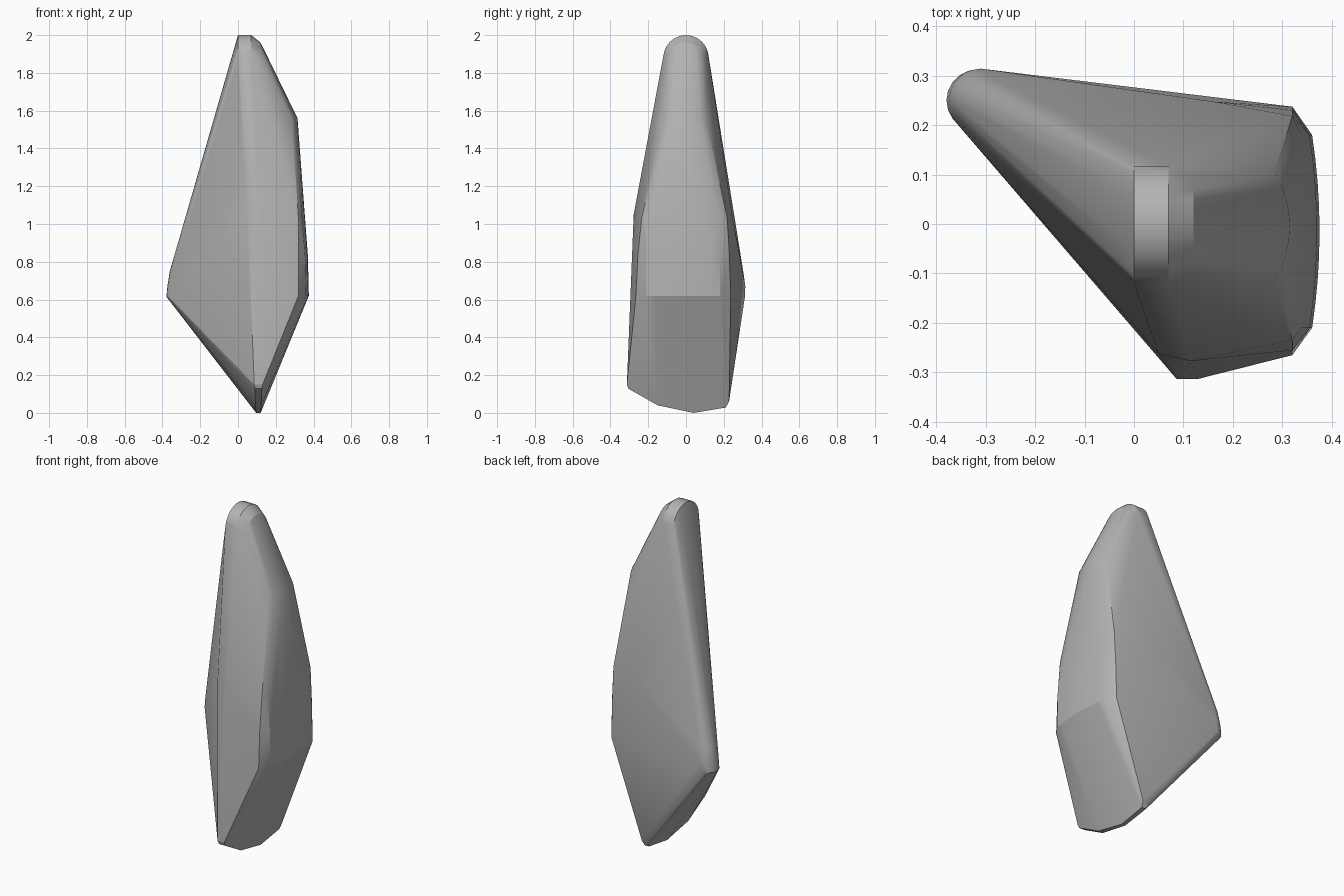
import bpy, bmesh, math

if "Cube" in bpy.data.objects:
    bpy.data.objects.remove(bpy.data.objects["Cube"])

points = []


def arc(x, cy, cz, r, n=12):
    """Half-round outline standing in the y-z plane."""
    for i in range(n + 1):
        a = math.pi * i / n
        points.append((x, cy + r * math.cos(a), cz + r * math.sin(a)))


def ring(cx, cy, z, r, n=20):
    """Horizontal circle."""
    for i in range(n):
        a = 2 * math.pi * i / n
        points.append((cx + r * math.cos(a), cy + r * math.sin(a), z))


# Rounded tip: flat slab with a chamfer on the right
arc(0.0, 0, 1.88, 0.12)
arc(0.07, 0, 1.88, 0.12)
arc(0.12, 0, 1.86, 0.10)

# Rounded left corner
ring(-0.31, 0.25, 0.67, 0.064)
ring(-0.317, 0.25, 0.615, 0.062)
ring(-0.303, 0.245, 0.75, 0.058)

# Right shoulder, a shallow bow across y
for i in range(9):
    t = i / 4 - 1
    points.append((0.315 - 0.03 * t * t, 0.11 * t - 0.005, 1.56))

# Right belly: bowed rows ending in sharp front and back corners
for z, bow, front, back in ((1.03, 0.354, -0.235, 0.218), (0.83, 0.370, -0.255, 0.23),
                            (0.62, 0.375, -0.265, 0.237)):
    for i in range(9):
        t = i / 4 - 1
        points.append((bow - 0.015 * t * t, -0.015 + 0.195 * t, z))
    points += [(0.32, front, z), (0.32, back, z)]

# Front and back bulges
points += [(0.05, -0.262, 1.05), (0.115, -0.277, 1.05), (0.163, 0.247, 1.03)]

# Keel along the bottom
for y, z, half in ((-0.313, 0.15, 0.022), (-0.305, 0.128, 0.018), (-0.15, 0.04, 0.016),
                   (0.04, 0.0, 0.012), (0.21, 0.028, 0.014), (0.228, 0.06, 0.02)):
    points += [(0.108 - half, y, z), (0.108 + half, y, z)]

# Wrap the outlines into one chipped stone
bm = bmesh.new()
for p in points:
    bm.verts.new(p)
hull = bmesh.ops.convex_hull(bm, input=bm.verts)
inside = set(hull["geom_interior"]) | set(hull["geom_unused"])
bmesh.ops.delete(bm, geom=[g for g in inside if isinstance(g, bmesh.types.BMVert)], context="VERTS")
bmesh.ops.remove_doubles(bm, verts=bm.verts, dist=0.002)
bmesh.ops.dissolve_limit(bm, angle_limit=math.radians(0.5), verts=bm.verts, edges=bm.edges)
bmesh.ops.recalc_face_normals(bm, faces=bm.faces)
mesh = bpy.data.meshes.new("stone_shard")
bm.to_mesh(mesh)
bm.free()

stone = bpy.data.objects.new("stone_shard", mesh)
bpy.context.collection.objects.link(stone)
grey = bpy.data.materials.new("stone_grey")
grey.diffuse_color = (0.45, 0.45, 0.45, 1)
grey.use_nodes = True
grey.node_tree.nodes["Principled BSDF"].inputs["Base Color"].default_value = grey.diffuse_color
mesh.materials.append(grey)

# Soft roundings, crisp ridges
bpy.context.view_layer.objects.active = stone
stone.select_set(True)
bpy.ops.object.shade_smooth_by_angle(angle=math.radians(22))
